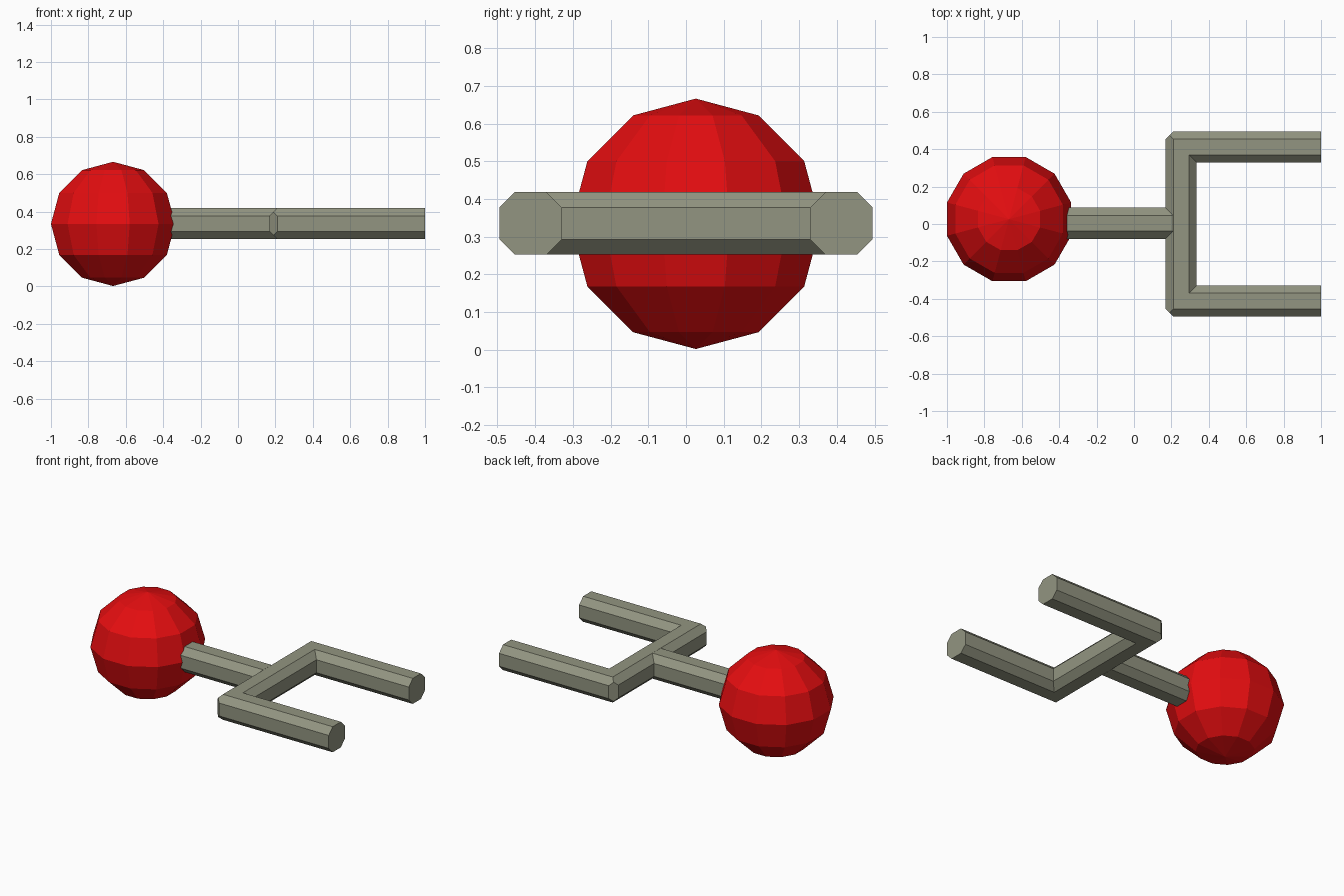
import bpy, bmesh, math
from mathutils import Matrix, Vector

if "Cube" in bpy.data.objects:
    bpy.data.objects.remove(bpy.data.objects["Cube"])

ZC = 0.335           # height of the rod axis
HALF, EDGE = 0.083, 0.042   # half width and half flat of the rod section
SECTION = [(HALF, -EDGE), (HALF, EDGE), (EDGE, HALF), (-EDGE, HALF),
           (-HALF, EDGE), (-HALF, -EDGE), (-EDGE, -HALF), (EDGE, -HALF)]


def material(name, colour):
    m = bpy.data.materials.new(name)
    m.diffuse_color = (*colour, 1)
    m.use_nodes = True
    m.node_tree.nodes["Principled BSDF"].inputs["Base Color"].default_value = m.diffuse_color
    return m


def finish(name, bm, mat):
    bmesh.ops.recalc_face_normals(bm, faces=bm.faces[:])
    me = bpy.data.meshes.new(name)
    bm.to_mesh(me)
    bm.free()
    me.materials.append(mat)
    bpy.context.collection.objects.link(bpy.data.objects.new(name, me))


def loft(rings):
    """Closed tube through matching rings of points."""
    bm = bmesh.new()
    vs = [[bm.verts.new(p) for p in ring] for ring in rings]
    n = len(vs[0])
    for a, b in zip(vs, vs[1:]):
        for i in range(n):
            j = (i + 1) % n
            bm.faces.new((a[i], a[j], b[j], b[i]))
    bm.faces.new(vs[0])
    bm.faces.new(vs[-1])
    return bm


red = material("red", (0.78, 0.004, 0.005))
grey = material("olive grey", (0.29, 0.30, 0.22))

# Ball: flat sides face the axes
bm = bmesh.new()
bmesh.ops.create_uvsphere(bm, u_segments=12, v_segments=6, radius=0.332)
k = 1 / math.cos(math.radians(15))
bmesh.ops.transform(bm, verts=bm.verts[:], matrix=(
    Matrix.Translation((-0.668, 0.026, ZC - 0.001))
    @ Matrix.Rotation(math.radians(15), 4, 'Z') @ Matrix.Diagonal((k, k, 1, 1))))
finish("ball", bm, red)

# Stem: ends inside the ball and the fork
finish("stem", loft([[(x, 0.004 + o, ZC + v) for o, v in SECTION]
                     for x in (-0.37, 0.209)]), grey)

# Fork: mitred octagonal U (o is the outward offset)
ARM, BAR = 0.412, 0.252
bm = loft([[(1.0 if tip else BAR - o, s * (ARM + o), ZC + v) for o, v in SECTION]
           for s, tip in ((-1, True), (-1, False), (1, False), (1, True))])
# Cut the sharp outer corners off
for s in (-1, 1):
    cut = bmesh.ops.bisect_plane(
        bm, geom=bm.verts[:] + bm.edges[:] + bm.faces[:], clear_outer=True,
        plane_co=Vector((BAR - HALF, s * (ARM + EDGE), ZC)),
        plane_no=Vector((-1, s, 0)))
    edges = [e for e in cut["geom_cut"] if isinstance(e, bmesh.types.BMEdge)]
    bmesh.ops.contextual_create(bm, geom=edges)
finish("fork", bm, grey)
